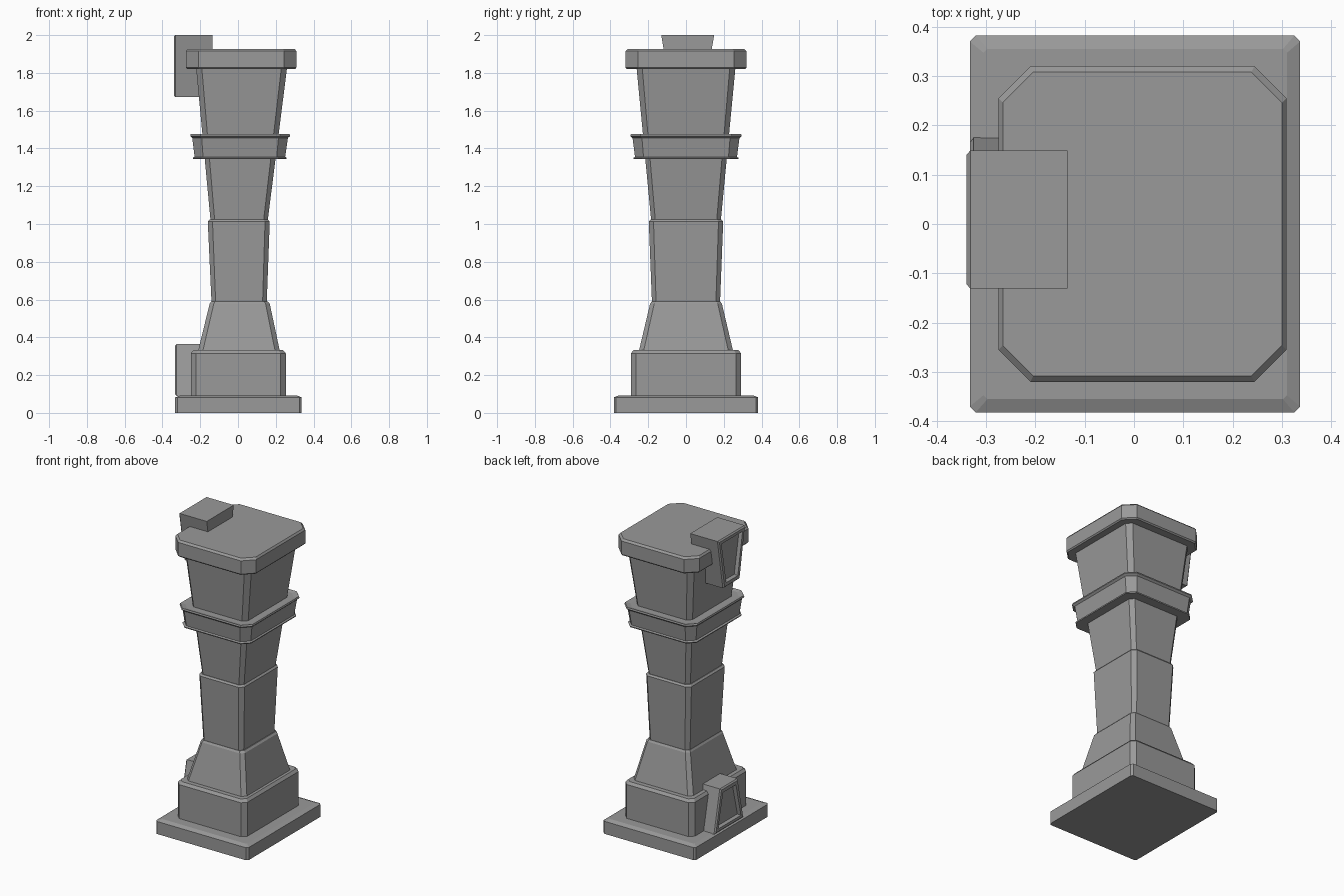
import bpy, bmesh

cube = bpy.data.objects.get("Cube")
if cube:
    bpy.data.objects.remove(cube, do_unlink=True)

stone = bpy.data.materials.new("grey_stone")
stone.use_nodes = True
GREY = (0.32, 0.32, 0.32, 1)
stone.diffuse_color = GREY
stone.node_tree.nodes["Principled BSDF"].inputs["Base Color"].default_value = GREY


def finish(bm, name):
    bmesh.ops.recalc_face_normals(bm, faces=bm.faces)
    mesh = bpy.data.meshes.new(name)
    bm.to_mesh(mesh)
    bm.free()
    mesh.materials.append(stone)
    obj = bpy.data.objects.new(name, mesh)
    bpy.context.collection.objects.link(obj)
    return obj


def loft(name, rings):
    """Stack corner-cut rectangles: (z, left x, right x, half depth, corner cut)."""
    bm = bmesh.new()
    loops = []
    for z, a, b, d, c in rings:
        outline = [(a + c, -d), (b - c, -d), (b, c - d), (b, d - c),
                   (b - c, d), (a + c, d), (a, d - c), (a, c - d)]
        loops.append([bm.verts.new((x, y, z)) for x, y in outline])
    for low, high in zip(loops, loops[1:]):
        for i in range(8):
            j = (i + 1) % 8
            bm.faces.new((low[i], low[j], high[j], high[i]))
    bm.faces.new(loops[0])
    bm.faces.new(loops[-1])
    return finish(bm, name)


def keystone(name, x0, x1, y, z0, z1, half_low, half_high):
    """Tapered block with a recessed panel on its outer face."""
    bm = bmesh.new()
    outline = [(-half_low, z0), (half_low, z0), (half_high, z1), (-half_high, z1)]
    outer, inner = [[bm.verts.new((x, y + s, z)) for s, z in outline] for x in (x0, x1)]
    panel = bm.faces.new(outer)
    bm.faces.new(inner)
    for i in range(4):
        j = (i + 1) % 4
        bm.faces.new((outer[i], outer[j], inner[j], inner[i]))
    bmesh.ops.recalc_face_normals(bm, faces=bm.faces)
    # soften the outer rim, then sink the panel
    bmesh.ops.bevel(bm, geom=list(panel.edges), offset=0.008, segments=1,
                    affect='EDGES', profile=0.5)
    panel = min(bm.faces, key=lambda f: f.calc_center_median().x)
    bmesh.ops.inset_region(bm, faces=[panel], thickness=0.028)
    bmesh.ops.inset_region(bm, faces=[panel], thickness=0.008, depth=-0.022)
    return finish(bm, name)


# Base and pedestal
loft("base_slab", [(0, -0.333, 0.337, 0.382, 0.012), (0.082, -0.333, 0.337, 0.382, 0.012),
                   (0.093, -0.305, 0.31, 0.355, 0.008)])
loft("pedestal", [(0.085, -0.25, 0.253, 0.292, 0.028), (0.315, -0.25, 0.253, 0.292, 0.028),
                  (0.332, -0.236, 0.239, 0.278, 0.025)])

# Flared foot and tapering shafts
loft("flared_foot", [(0.325, -0.212, 0.222, 0.25, 0.025), (0.578, -0.15, 0.168, 0.19, 0.022),
                     (0.59, -0.142, 0.158, 0.182, 0.02)])
loft("lower_shaft", [(0.58, -0.14, 0.152, 0.18, 0.022), (1.012, -0.16, 0.168, 0.197, 0.025),
                     (1.023, -0.15, 0.158, 0.188, 0.023)])
loft("upper_shaft", [(1.015, -0.145, 0.157, 0.184, 0.022), (1.83, -0.222, 0.26, 0.262, 0.03)])

# Collar band with a lip at each end
loft("collar", [(1.343, -0.238, 0.256, 0.276, 0.045), (1.35, -0.24, 0.258, 0.278, 0.045),
                (1.356, -0.23, 0.25, 0.27, 0.045), (1.455, -0.242, 0.264, 0.283, 0.05),
                (1.466, -0.253, 0.276, 0.295, 0.052), (1.476, -0.25, 0.273, 0.292, 0.052),
                (1.47, -0.225, 0.248, 0.268, 0.045)])

# Capital
loft("cap", [(1.82, -0.268, 0.302, 0.313, 0.063), (1.828, -0.275, 0.309, 0.32, 0.065),
             (1.915, -0.275, 0.309, 0.32, 0.065), (1.927, -0.266, 0.3, 0.308, 0.062)])

# Keystone ornaments on one side
keystone("upper_keystone", -0.34, -0.135, 0.009, 1.673, 2.0, 0.084, 0.14)
keystone("lower_keystone", -0.333, -0.19, 0.025, 0.09, 0.365, 0.15, 0.09)
